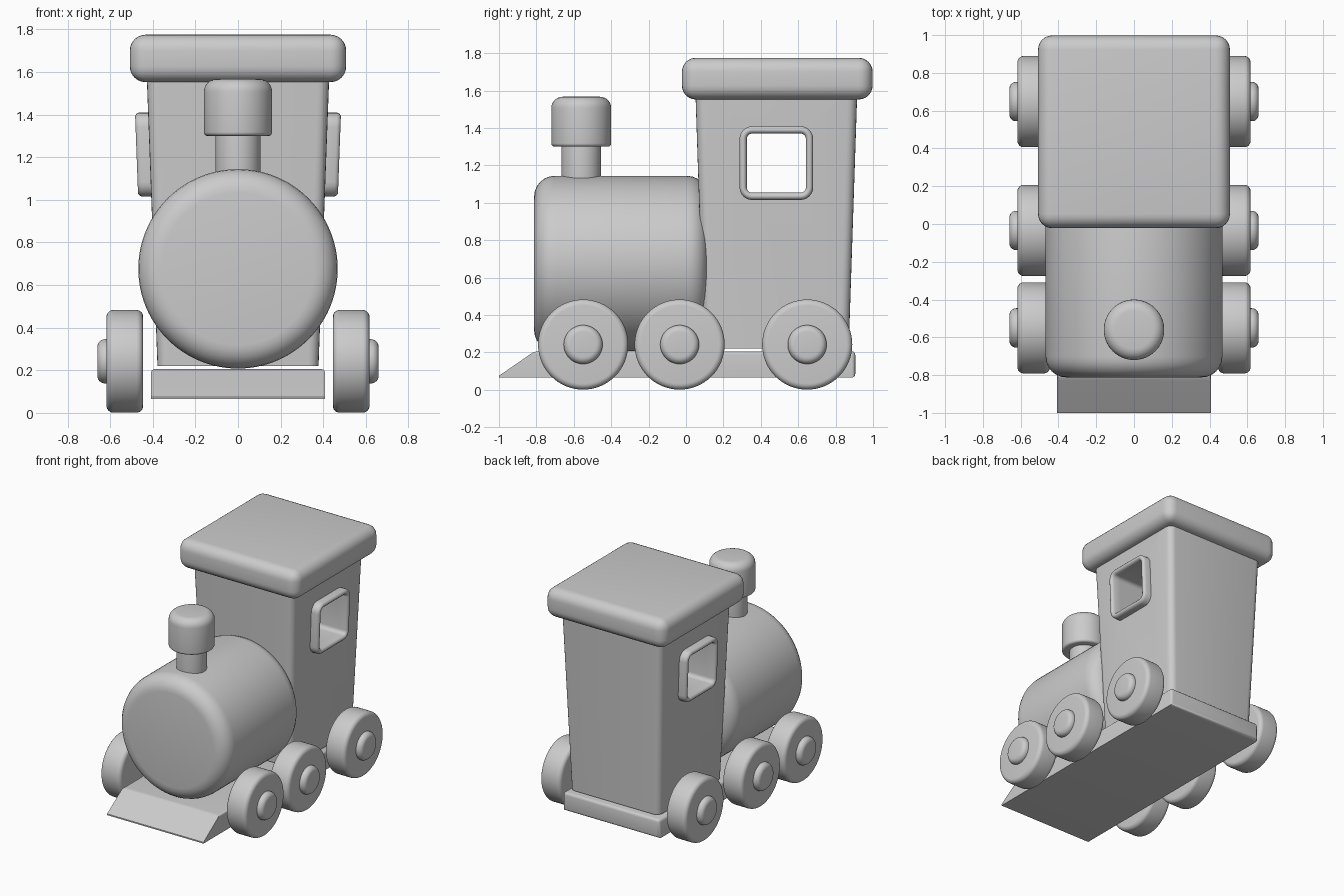
import bpy, bmesh, math
from mathutils import Matrix, Vector

if "Cube" in bpy.data.objects:
    bpy.data.objects.remove(bpy.data.objects["Cube"])


def finish(name, bm, angle=35):
    bmesh.ops.recalc_face_normals(bm, faces=bm.faces)
    me = bpy.data.meshes.new(name)
    bm.to_mesh(me)
    bm.free()
    ob = bpy.data.objects.new(name, me)
    bpy.context.collection.objects.link(ob)
    smooth(ob, angle)
    return ob


def smooth(ob, angle=35):
    bpy.ops.object.select_all(action='DESELECT')
    ob.select_set(True)
    bpy.context.view_layer.objects.active = ob
    bpy.ops.object.shade_smooth_by_angle(angle=math.radians(angle))


def bevel(bm, edges, width, segments):
    bmesh.ops.bevel(bm, geom=edges, offset=width, segments=segments, profile=0.5,
                    affect='EDGES', clamp_overlap=True)


def box(x, y, z):
    bm = bmesh.new()
    bmesh.ops.create_cube(bm, size=1)
    for v in bm.verts:
        v.co = Vector([lo + (c + 0.5) * (hi - lo) for c, (lo, hi) in zip(v.co, (x, y, z))])
    return bm


def arc(r, h, radius, start, n=6):
    """Quarter-round profile corner centred on (r, h)."""
    return [(r + radius * math.cos(start + i * math.pi / 2 / n),
             h + radius * math.sin(start + i * math.pi / 2 / n)) for i in range(n + 1)]


def drum(name, radius, h0, h1, b0, b1, matrix, sides=64):
    """Cylinder with rounded rims b0 (at h0) and b1 (at h1)."""
    prof = arc(radius - b0, h0 + b0, b0, -math.pi / 2) + arc(radius - b1, h1 - b1, b1, 0)
    bm = bmesh.new()
    rings = [[bm.verts.new((r * math.cos(2 * math.pi * k / sides),
                            r * math.sin(2 * math.pi * k / sides), h)) for k in range(sides)]
             for r, h in prof]
    for a, b in zip(rings, rings[1:]):
        for k in range(sides):
            j = (k + 1) % sides
            bm.faces.new((a[k], a[j], b[j], b[k]))
    bm.faces.new(rings[0])
    bm.faces.new(rings[-1])
    bm.transform(matrix)
    return finish(name, bm)


# Base plate with sloped front
bm = bmesh.new()
side = [(-1.0, 0.065), (0.905, 0.065), (0.905, 0.206), (-0.81, 0.206), (-1.0, 0.075)]
face = bm.faces.new([bm.verts.new((-0.408, y, z)) for y, z in side])
ext = bmesh.ops.extrude_face_region(bm, geom=[face])
bmesh.ops.translate(bm, vec=(0.816, 0, 0),
                    verts=[v for v in ext['geom'] if isinstance(v, bmesh.types.BMVert)])
bmesh.ops.recalc_face_normals(bm, faces=bm.faces)
bevel(bm, [e for e in bm.edges if all(v.co.y > -0.9 for v in e.verts)], 0.02, 3)
finish("base_plate", bm)

# Boiler, lying along y
drum("boiler", 0.468, -0.812, 0.115, 0.11, 0.11,
     Matrix.Translation((0, 0, 0.676)) @ Matrix.Rotation(-math.pi / 2, 4, 'X'), 96)

# Chimney and its cap
stack = Matrix.Translation((0, -0.56, 0))
drum("chimney", 0.106, 1.05, 1.34, 0.005, 0.005, stack)
drum("chimney_cap", 0.16, 1.3, 1.567, 0.018, 0.06, stack)

# Cab, wider towards the roof
CY, WZ = 0.483, 1.212
bm = box((-0.5, 0.5), (-0.5, 0.5), (0.22, 1.6))
for v in bm.verts:
    hx, hy = (0.429, 0.433) if v.co.z > 1 else (0.378, 0.387)
    v.co.x *= 2 * hx
    v.co.y = CY + v.co.y * 2 * hy
bevel(bm, [e for e in bm.edges if abs(e.verts[0].co.z - e.verts[1].co.z) > 1], 0.05, 5)
cab = finish("cab", bm)

# Window opening through the cab
bm = box((-0.7, 0.7), (CY - 0.159, CY + 0.159), (WZ - 0.159, WZ + 0.159))
bevel(bm, [e for e in bm.edges if abs(e.verts[0].co.x - e.verts[1].co.x) > 1], 0.03, 5)
cutter = finish("window_cutter", bm)
cutter.hide_render = True
mod = cab.modifiers.new("window", 'BOOLEAN')
mod.operation, mod.solver, mod.object = 'DIFFERENCE', 'EXACT', cutter
bpy.context.view_layer.objects.active = cab
bpy.ops.object.modifier_apply(modifier="window")
bpy.data.objects.remove(cutter)
smooth(cab)


# Window frames, leaning with the cab walls
def window_frame(name, s):
    section = [(0, -0.012), (0, 0.042), (0.005, 0.053), (0.014, 0.06), (0.025, 0.06),
               (0.034, 0.053), (0.039, 0.042), (0.039, -0.012)]
    bm = bmesh.new()
    rings = []
    for inset, out in section:
        half, rad = 0.197, 0.068 - inset
        c = half - inset - rad
        pts = []
        for q, (a, b) in enumerate(((1, 1), (-1, 1), (-1, -1), (1, -1))):
            pts += arc(a * c, b * c, rad, q * math.pi / 2)
        rings.append([bm.verts.new((s * (0.416 + out + 0.037 * z), CY + y, WZ + z))
                      for y, z in pts])
    n = len(rings[0])
    for i, a in enumerate(rings):
        b = rings[(i + 1) % len(rings)]
        for k in range(n):
            j = (k + 1) % n
            bm.faces.new((a[k], a[j], b[j], b[k]))
    finish(name, bm, 50)


# Roof
bm = box((-0.508, 0.508), (-0.022, 0.998), (1.552, 1.775))
bevel(bm, bm.edges[:], 0.075, 6)
finish("roof", bm)

# Wheels and hubs on both sides
for s, label in ((1, "right"), (-1, "left")):
    window_frame("window_frame_" + label, s)
    for y, pos in ((-0.55, "front"), (-0.034, "middle"), (0.648, "rear")):
        m = Matrix.Translation((0, y, 0.242)) @ Matrix.Rotation(s * math.pi / 2, 4, 'Y')
        drum(f"{pos}_{label}_wheel", 0.241, 0.445, 0.617, 0.032, 0.032, m)
        drum(f"{pos}_{label}_hub", 0.104, 0.58, 0.66, 0.005, 0.036, m, 48)
